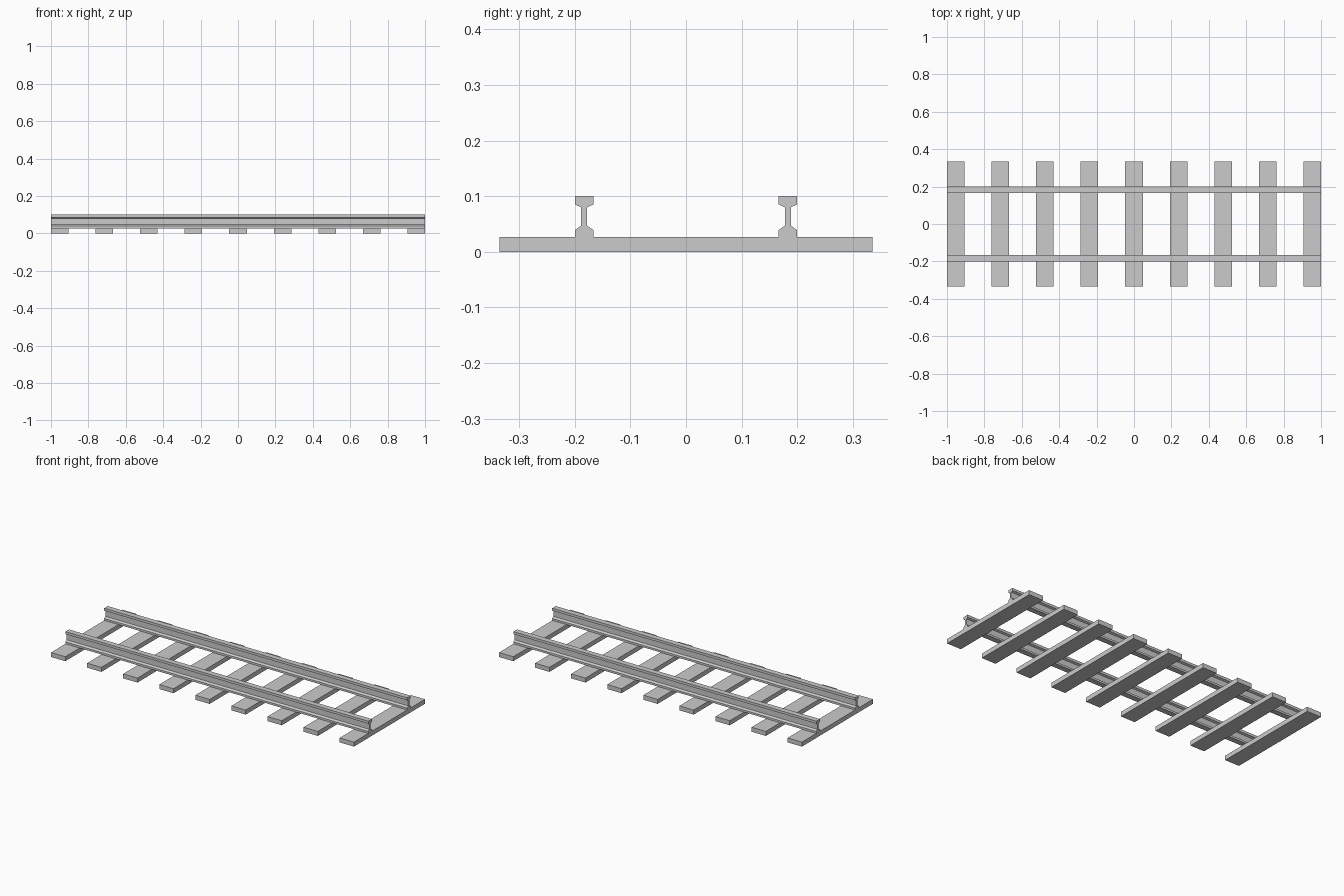
import bpy, bmesh

if "Cube" in bpy.data.objects:
    bpy.data.objects.remove(bpy.data.objects["Cube"])

SLEEPER_H = 0.027
RAIL_Y = 0.183


def extrude_profile(name, profile, x0, x1):
    """Sweep a closed (y, z) profile along x."""
    bm = bmesh.new()
    face = bm.faces.new([bm.verts.new((x0, y, z)) for y, z in profile])
    res = bmesh.ops.extrude_face_region(bm, geom=[face], use_keep_orig=True)
    verts = [v for v in res["geom"] if isinstance(v, bmesh.types.BMVert)]
    bmesh.ops.translate(bm, verts=verts, vec=(x1 - x0, 0, 0))
    bmesh.ops.recalc_face_normals(bm, faces=bm.faces)
    mesh = bpy.data.meshes.new(name)
    bm.to_mesh(mesh)
    bm.free()
    obj = bpy.data.objects.new(name, mesh)
    bpy.context.collection.objects.link(obj)
    return obj


# Rails: I-shaped section with foot, web and head
half = [(0.0165, SLEEPER_H), (0.0165, 0.039), (0.0055, 0.047),
        (0.0055, 0.080), (0.0165, 0.085), (0.0165, 0.100)]
section = half + [(-y, z) for y, z in reversed(half)]
for side, label in ((-1, "front"), (1, "back")):
    extrude_profile(f"{label}_rail", [(y + side * RAIL_Y, z) for y, z in section], -1, 1)

# Sleepers: nine evenly spaced planks
plank = [(-0.335, 0), (0.335, 0), (0.335, SLEEPER_H), (-0.335, SLEEPER_H)]
width, count = 0.094, 9
for i in range(count):
    x = -1 + i * (2 - width) / (count - 1)
    extrude_profile(f"sleeper_{i + 1}", plank, x, x + width)
